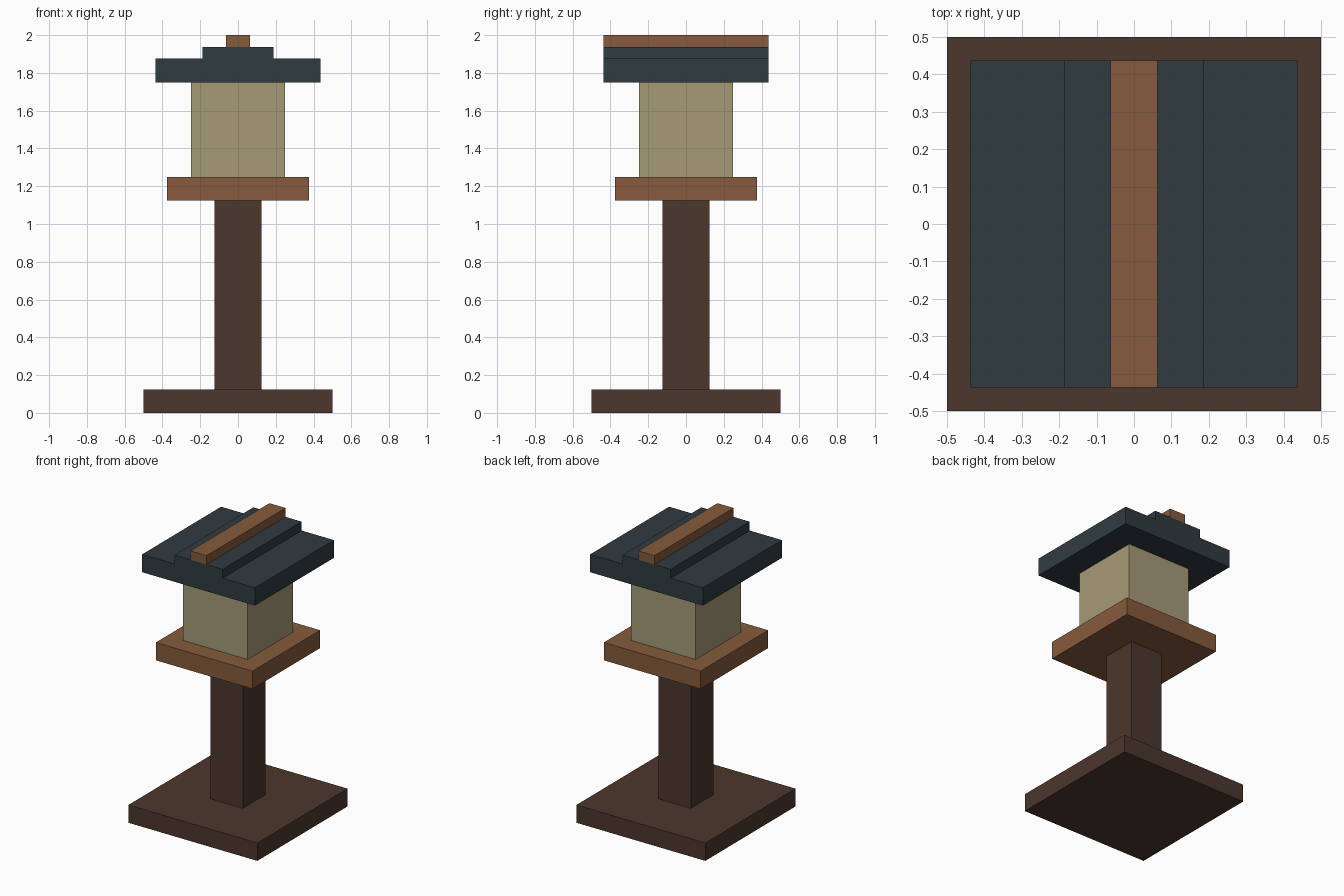
import bpy

if "Cube" in bpy.data.objects:
    bpy.data.objects.remove(bpy.data.objects["Cube"])


def material(name, hex_rgb):
    # sRGB hex to linear viewport colour
    srgb = [int(hex_rgb[i:i + 2], 16) / 255 for i in (0, 2, 4)]
    linear = [((c + 0.055) / 1.055) ** 2.4 if c > 0.04045 else c / 12.92 for c in srgb]
    mat = bpy.data.materials.new(name)
    mat.diffuse_color = (*linear, 1)
    mat.use_nodes = True
    mat.node_tree.nodes["Principled BSDF"].inputs["Base Color"].default_value = mat.diffuse_color
    return mat


def block(name, width, depth, bottom, top, mat):
    # Box centred on the z axis, with its size baked into the mesh
    bpy.ops.mesh.primitive_cube_add(size=1, location=(0, 0, (bottom + top) / 2))
    obj = bpy.context.object
    obj.name = obj.data.name = name
    obj.scale = (width, depth, top - bottom)
    bpy.ops.object.transform_apply(location=False, rotation=False, scale=True)
    obj.data.materials.append(mat)
    return obj


dark_wood = material("dark_wood", "4B372D")
warm_wood = material("warm_wood", "865B3C")
paper = material("paper", "A69A77")
slate = material("slate", "303B41")

# Stand
block("base", 1.0, 1.0, 0.0, 0.125, dark_wood)
block("post", 0.25, 0.25, 0.125, 1.125, dark_wood)

# Lantern box on its tray
block("tray", 0.75, 0.75, 1.125, 1.25, warm_wood)
block("lantern_box", 0.5, 0.5, 1.25, 1.75, paper)

# Stepped roof, running front to back
block("roof_lower", 0.875, 0.875, 1.75, 1.875, slate)
block("roof_upper", 0.375, 0.875, 1.875, 1.9375, slate)
block("roof_ridge", 0.125, 0.875, 1.9375, 2.0, warm_wood)
